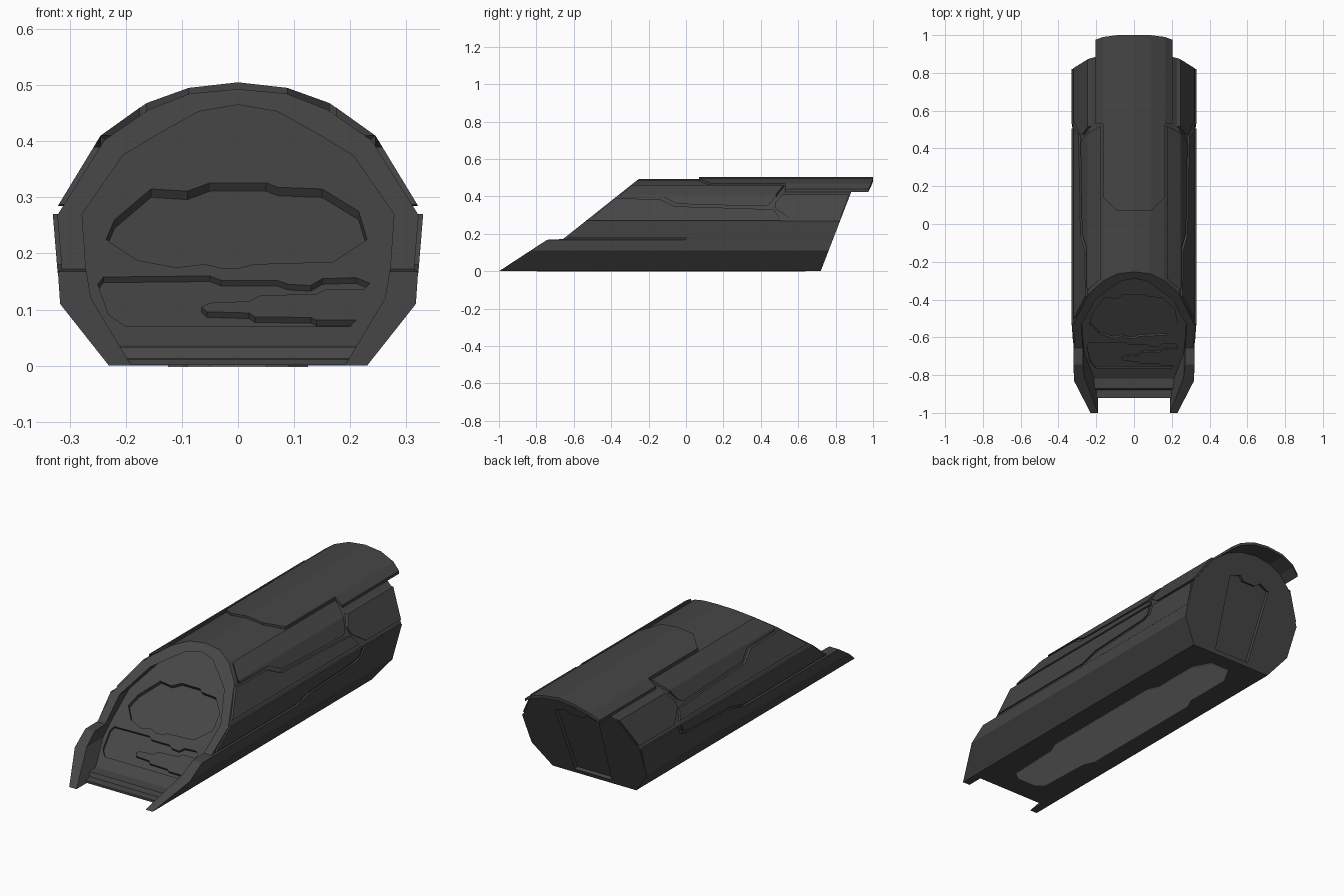
import bpy, bmesh
from mathutils import Vector

if "Cube" in bpy.data.objects:
    bpy.data.objects.remove(bpy.data.objects["Cube"])


def material(name, v):
    m = bpy.data.materials.new(name)
    m.diffuse_color = (v, v, v, 1)
    m.use_nodes = True
    m.node_tree.nodes["Principled BSDF"].inputs["Base Color"].default_value = m.diffuse_color
    return m


DARK = material("dark grey metal", 0.06)
LIGHT = material("light grey underside", 0.4)


def make(name, verts, faces, mat=DARK):
    bm = bmesh.new()
    vs = [bm.verts.new(v) for v in verts]
    for f in faces:
        bm.faces.new([vs[i] for i in f])
    bmesh.ops.recalc_face_normals(bm, faces=bm.faces)
    me = bpy.data.meshes.new(name)
    bm.to_mesh(me)
    bm.free()
    ob = bpy.data.objects.new(name, me)
    bpy.context.collection.objects.link(ob)
    me.materials.append(mat)
    return ob


def prism(name, a, b, mat=DARK):
    n = len(a)
    faces = [list(range(n)), list(range(2 * n - 1, n - 1, -1))]
    faces += [[i, (i + 1) % n, n + (i + 1) % n, n + i] for i in range(n)]
    return make(name, list(a) + list(b), faces, mat)


def mirrored(half):
    return half + [(-x, z) for x, z in reversed(half[:-1])]


# Slanted end planes
def front(z):
    return -1 + 1.53 * z if z < 0.17 else -0.66 + 1.26 * (z - 0.17)


def window(z):
    return -0.872 + 1.53 * z


def rear(z):
    return 0.72 + 0.386 * z


# Main hull: faceted tube with a raised front frame around a recessed face
P = mirrored([(.23, 0), (.317, .11), (.321, .168), (.314, .172), (.322, .268),
              (.238, .402), (.16, .456), (.086, .485), (0, .493)])
Q = mirrored([(.19, 0), (.262, .12), (.27, .168), (.271, .172), (.278, .27),
              (.205, .375), (.14, .414), (.07, .453), (0, .465)])
n = len(P)
verts = [(x, rear(z), z) for x, z in P] + [(x, front(z), z) for x, z in P]
verts += [(x, front(z), z) for x, z in Q] + [(x, window(z), z) for x, z in Q]
faces = [[r * n + i, r * n + i + 1, (r + 1) * n + i + 1, (r + 1) * n + i]
         for r in range(3) for i in range(n - 1)]
faces += [list(range(n)), list(range(3 * n, 4 * n))]
faces.append([0, n, 2 * n, 3 * n, 4 * n - 1, 3 * n - 1, 2 * n - 1, n - 1])
hull = make("hull", verts, faces)


# Recessed panels on the two ends
def recess(poly, plane, normal, depth):
    nrm = Vector(normal).normalized()
    pts = [Vector((x, plane(z), z)) for x, z in poly]
    cutter = prism("recess_cutter", [p - nrm * depth for p in pts],
                   [p + nrm * 0.03 for p in pts])
    cutter.hide_render = True
    mod = hull.modifiers.new("recess", 'BOOLEAN')
    mod.operation = 'DIFFERENCE'
    mod.solver = 'EXACT'
    mod.object = cutter
    bpy.context.view_layer.objects.active = hull
    bpy.ops.object.modifier_apply(modifier=mod.name)
    bpy.data.objects.remove(cutter)


FN, RN = (0, -1, 1.53), (0, 1, -.386)
recess([(-.235, .225), (-.22, .26), (-.155, .315), (-.09, .311), (-.05, .326),
        (.05, .326), (.07, .318), (.15, .315), (.215, .275), (.23, .225),
        (.17, .185), (.03, .181), (0, .174), (-.03, .174), (-.06, .181),
        (-.11, .175), (-.18, .188)], window, FN, .018)
recess([(-.25, .145), (-.24, .158), (-.05, .16), (-.03, .152), (.07, .152),
        (.09, .145), (.13, .143), (.15, .155), (.21, .157), (.235, .147),
        (.225, .137), (.16, .137), (.14, .128), (.04, .125), (.02, .115),
        (-.05, .112), (-.065, .105), (-.055, .096), (.02, .094), (.03, .087),
        (.13, .086), (.14, .081), (.21, .081), (.2, .07), (-.2, .07),
        (-.23, .09)], window, FN, .012)
recess([(-.1, .02), (.1, .02), (.12, .36), (.06, .38), (.035, .36),
        (-.035, .36), (-.06, .38), (-.12, .36)], rear, RN, .018)

# Stepped sill at the foot of the front face
S = [(-.92, 0.001), (-.92, .012), (-.88, .014), (-.87, .033), (-.82, .035),
     (-.76, .06), (-.74, .06), (-.8, .001)]
prism("front_sill", [(-.19 - .6 * z, y, z) for y, z in S],
      [(.19 + .6 * z, y, z) for y, z in S])

# Side armour plates, given as (y, z) outlines lying on the outer profile
OUT = [(.23, 0), (.317, .11), (.33, .27), (.245, .41), (.165, .467),
       (.088, .495), (0, .505)]


def outer_x(z):
    for (x0, z0), (x1, z1) in zip(OUT, OUT[1:]):
        if z <= z1:
            return x0 + (x1 - x0) * (z - z0) / (z1 - z0)
    return 0


def side_plate(name, poly):
    for s, side in ((1, "right"), (-1, "left")):
        prism(name + "_" + side, [(s * outer_x(z), y, z) for y, z in poly],
              [(s * (outer_x(z) - .02), y, z) for y, z in poly])


side_plate("lower_rear_plate", [(-.02, .165), (.1, .195), (.45, .21),
           (.51, .225), (.53, .266), (.82, .266), (.783, .165)])
side_plate("middle_plate", [(-.63, .18), (0, .18), (.1, .207), (.45, .222),
           (.49, .235), (.505, .27), (-.53, .27)])
side_plate("upper_plate", [(-.5, .287), (-.38, .39), (-.14, .385), (-.06, .347),
           (.28, .337), (.47, .33), (.5, .287)])
side_plate("shoulder_plate", [(-.35, .41), (-.34, .4), (-.12, .397),
           (-.05, .36), (.3, .35), (.43, .348), (.455, .365), (.48, .41)])
side_plate("rear_quarter_plate", [(.48, .335), (.55, .285), (.825, .285),
           (.872, .41), (.515, .41), (.475, .365)])


# Roof plates: strips following the profile, each row = x, z, y start, y end
def roof_plate(name, rows, thick):
    k = len(rows)
    v = []
    for d in (0, thick):
        v += [(x, a, z - d) for x, z, a, b in rows]
        v += [(x, b, z - d) for x, z, a, b in rows]
    f = []
    for i in range(k - 1):
        f += [[i, i + 1, k + i + 1, k + i],
              [2 * k + i, 3 * k + i, 3 * k + i + 1, 2 * k + i + 1],
              [i, 2 * k + i, 2 * k + i + 1, i + 1],
              [k + i, k + i + 1, 3 * k + i + 1, 3 * k + i]]
    for i in (0, k - 1):
        f.append([i, k + i, 3 * k + i, 2 * k + i])
    return make(name, v, f)


half = [(.163, .468, .14, .99), (.088, .495, .07, 1), (0, .505, .07, 1)]
roof_plate("roof_cap", half + [(-x, z, a, b) for x, z, a, b in half[1::-1]], .014)
for s, side in ((1, "right"), (-1, "left")):
    roof_plate("roof_cap_edge_" + side, [(s * .205, .4385, .53, .975),
               (s * .163, .468, .53, .99)], .014)
    roof_plate("shoulder_strip_" + side, [(s * .245, .41, -.35, .48),
               (s * .175, .46, -.29, .52)], .02)

# Pale plate under the floor
B = [(.05, -.8), (.09, -.77), (.1, -.5), (.125, -.44), (.125, .25),
     (.1, .3), (.1, .55), (.05, .64)]
B += [(-x, y) for x, y in reversed(B)]
prism("underside_plate", [(x, y, -.002) for x, y in B],
      [(x, y, .004) for x, y in B], LIGHT)
